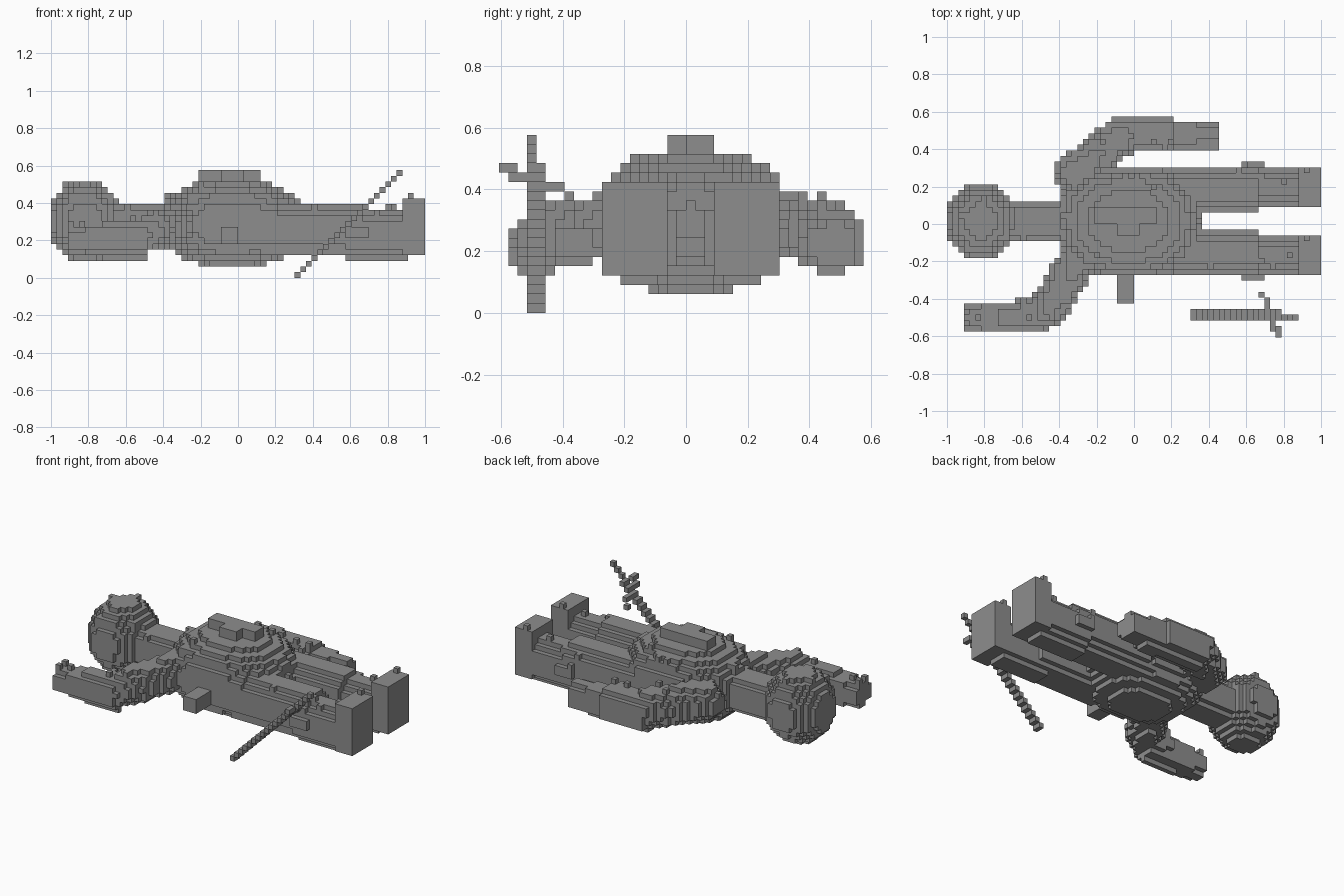
import bpy
import bmesh
import random
from mathutils import Vector

if "Cube" in bpy.data.objects:
    bpy.data.objects.remove(bpy.data.objects["Cube"], do_unlink=True)

random.seed(11)
V = 2 / 66                      # size of one cell
NX, NY, NZ = 66, 40, 19
ORIGIN = Vector((-1, -NY * V / 2, 0))
MID = 0.015                     # body's centre line in y

grey = bpy.data.materials.new("stone_grey")
grey.use_nodes = True
grey.diffuse_color = (0.27, 0.27, 0.27, 1)
grey.node_tree.nodes["Principled BSDF"].inputs["Base Color"].default_value = grey.diffuse_color


# Solid tests: each returns a function that says whether a point is inside
def rounded(centre, radii, power=2.0):
    def inside(p):
        return sum((abs(p[a] - centre[a]) / radii[a]) ** power for a in range(3)) <= 1
    return inside


def box(lo, hi):
    return lambda p: all(lo[a] <= p[a] <= hi[a] for a in range(3))


def bar(x0, x1, y, z, ry, rz, power):
    def inside(p):
        return x0 <= p.x <= x1 and (abs(p.y - y) / ry) ** power + (abs(p.z - z) / rz) ** power <= 1
    return inside


def limb(a, b, r):
    a, b = Vector(a), Vector(b)

    def inside(p):
        t = (p - a).dot(b - a) / (b - a).length_squared
        return (p - a.lerp(b, min(1, max(0, t)))).length <= r
    return inside


# Parts of the lying figure
parts = {
    "head": [rounded((-0.82, MID, 0.305), (0.197, 0.203, 0.22))],
    "neck": [bar(-0.68, -0.3, MID, 0.285, 0.113, 0.118, 2.2)],
    "torso": [rounded((-0.03, MID, 0.29), (0.385, 0.3, 0.235), 2.35)],
    "chest_plate": [box((-0.21, 0, 0.4), (0.12, 0.09, 0.58)),
                    box((-0.09, -0.06, 0.4), (0.03, 0.09, 0.58))],
    "belt_stub": [box((-0.09, -0.425, 0.18), (0, -0.2, 0.275))],
    "right_arm": [limb((-0.3, -0.2, 0.29), (-0.45, -0.44, 0.25), 0.105),
                  limb((-0.47, -0.47, 0.23), (-0.6, -0.49, 0.21), 0.09),
                  bar(-0.73, -0.5, -0.495, 0.205, 0.085, 0.1, 2.2),
                  bar(-0.82, -0.72, -0.495, 0.2, 0.085, 0.085, 2.3),
                  bar(-0.91, -0.81, -0.495, 0.2, 0.085, 0.065, 2.5)],
    "left_arm": [limb((-0.32, 0.27, 0.29), (-0.08, 0.46, 0.26), 0.108),
                 bar(-0.08, 0.2, 0.485, 0.235, 0.097, 0.108, 2.2),
                 bar(0.2, 0.33, 0.475, 0.22, 0.085, 0.09, 2.3),
                 bar(0.33, 0.45, 0.475, 0.22, 0.085, 0.07, 2.5)],
}
for side, s in (("left", 1), ("right", -1)):
    inner, outer = sorted((MID + s * 0.075, MID + s * 0.285))
    knee = sorted((MID + s * 0.2, MID + s * 0.315))
    parts[side + "_leg"] = [bar(0.12, 0.68, MID + s * 0.165, 0.255, 0.127, 0.143, 2.2),
                            bar(0.57, 0.9, MID + s * 0.18, 0.225, 0.112, 0.135, 2.3),
                            box((0.57, knee[0], 0.2), (0.7, knee[1], 0.26))]
    parts[side + "_foot"] = [box((0.88, inner, 0.12), (1, outer, 0.43))]

# Fill the cells; the first part to claim a cell keeps it
cells = {}
for i in range(NX):
    for j in range(NY):
        for k in range(NZ):
            p = ORIGIN + Vector((i + 0.5, j + 0.5, k + 0.5)) * V
            for name, solids in parts.items():
                if any(f(p) for f in solids):
                    cells[i, j, k] = name
                    break

# Loose pebbles on the upper surfaces
top_limit = {"head": 17, "torso": 17, "left_foot": 15, "right_foot": 15,
             "belt_stub": 0, "chest_plate": 0}
for (i, j, k), name in list(cells.items()):
    spot = (i, j, k + 1)
    if spot in cells or i == 0 or k + 1 >= top_limit.get(name, 13):
        continue
    if random.random() < 0.06:
        cells[spot] = name

# Slanted sword: blade, offset guard and slim grip
for k in range(NZ):
    for j in ((3, 4) if k < 16 else (3,)):
        cells[43 + k, j, k] = "sword"
for k, columns in ((15, (0, 1)), (14, (1, 2)), (13, (5, 6)), (12, (7,))):
    for j in columns:
        cells[43 + k, j, k] = "sword"

# Corner order of the six faces of a cell
SIDES = []
for axis in range(3):
    u, v = (axis + 1) % 3, (axis + 2) % 3
    for d in (1, -1):
        ring = []
        for a, b in ((0, 0), (1, 0), (1, 1), (0, 1))[::d]:
            corner = [0, 0, 0]
            corner[axis], corner[u], corner[v] = max(d, 0), a, b
            ring.append(tuple(corner))
        step = [0, 0, 0]
        step[axis] = d
        SIDES.append((tuple(step), ring))


def add(a, b):
    return tuple(m + n for m, n in zip(a, b))


# Build the outer faces of each part as one object
for name in list(parts) + ["sword"]:
    bm = bmesh.new()
    verts = {}
    for cell, owner in cells.items():
        if owner != name:
            continue
        for step, ring in SIDES:
            if add(cell, step) in cells:
                continue
            face = []
            for corner in ring:
                key = add(cell, corner)
                if key not in verts:
                    verts[key] = bm.verts.new(ORIGIN + Vector(key) * V)
                face.append(verts[key])
            bm.faces.new(face)
    mesh = bpy.data.meshes.new(name)
    bm.to_mesh(mesh)
    bm.free()
    mesh.materials.append(grey)
    bpy.context.scene.collection.objects.link(bpy.data.objects.new(name, mesh))
